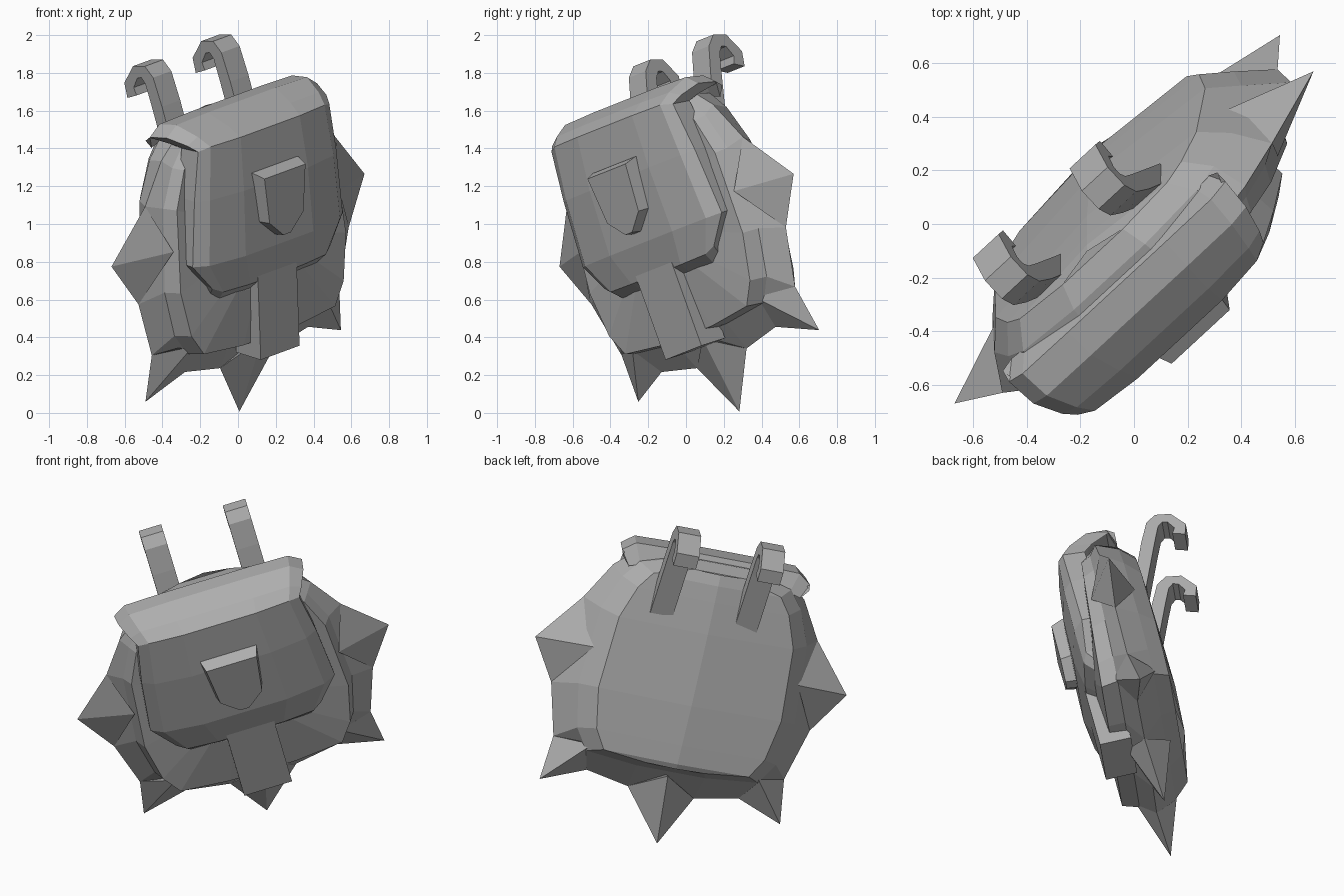
import bpy, bmesh
from mathutils import Matrix, Vector

if "Cube" in bpy.data.objects:
    bpy.data.objects.remove(bpy.data.objects["Cube"])

grey = bpy.data.materials.new("plain grey")
grey.use_nodes = True
colour = (0.42, 0.42, 0.42, 1)
grey.diffuse_color = colour
grey.node_tree.nodes["Principled BSDF"].inputs["Base Color"].default_value = colour

# Leaning pose of the whole bag: across, depth and up axes
across = Vector((0.709, 0.656, 0.26)).normalized()
up = Vector((-0.03, -0.334, 0.942))
up = (up - across * up.dot(across)).normalized()
depth = up.cross(across)
POSE = Matrix((across, depth, up)).transposed().to_4x4()
POSE.translation = (0, -0.05, 1.02)


def build(name, verts, faces):
    bm = bmesh.new()
    vs = [bm.verts.new(v) for v in verts]
    for f in faces:
        bm.faces.new([vs[i] for i in f])
    bmesh.ops.recalc_face_normals(bm, faces=bm.faces)
    bm.transform(POSE)
    mesh = bpy.data.meshes.new(name)
    bm.to_mesh(mesh)
    bm.free()
    mesh.materials.append(grey)
    obj = bpy.data.objects.new(name, mesh)
    bpy.context.collection.objects.link(obj)


def loft(name, rings, closed=True):
    n = len(rings[0])
    verts = [p for r in rings for p in r]
    faces = []
    for k in range(len(rings) - 1):
        for i in range(n if closed else n - 1):
            j = (i + 1) % n
            faces.append((k * n + i, k * n + j, (k + 1) * n + j, (k + 1) * n + i))
    if closed:
        last = (len(rings) - 1) * n
        faces += [tuple(range(n)), tuple(range(last, last + n))]
    build(name, verts, faces)


def outline(half, y, sx=1, sz=1, tilt=0):
    pts = [(x * sx, y + tilt * z, z * sz) for x, z in half]
    return pts + [(-x, d, z) for x, d, z in reversed(pts)]


# Bag body, lofted from front to back with a wide middle rim
base = [(.2, -.6), (.5, -.57), (.58, -.45), (.63, -.2),
        (.6, .25), (.52, .45), (.44, .55), (.18, .62)]
rim = [(.2, -.77), (.46, -.72), (.7, -.56), (.785, -.25),
       (.71, .28), (.58, .5), (.48, .59), (.2, .64)]
back = outline(base, .19, .88, .96)
loft("bag_body", [
    outline(base, -.18, .5, .5, .08),
    outline(base, -.165, .98, 1, .08),
    outline(base, -.09, 1.04, 1.02, .04),
    outline(rim, -.03),
    outline(base, .1, 1.04, 1.03),
    back])

# Back panel with a shallow ridge down the middle
loft("back_panel", [[(x, y, z), (0, y + .01 + .05 * (1 - abs(z)), z), (-x, y, z)]
                    for x, y, z in back[:len(base)]], closed=False)


# Pointed spikes around the rim
def spike(name, a, b, tip):
    a, b, tip = (Vector((p[0], -.03, p[1])) for p in (a, b, tip))
    tip.y = 0
    mid = (a + b) / 2
    root = mid - (tip - mid).normalized() * .13
    near, far = root + Vector((0, -.09, 0)), root + Vector((0, .17, 0))
    build(name, [a, near, b, far, tip],
          [(0, 1, 4), (1, 2, 4), (2, 3, 4), (3, 0, 4), (0, 1, 2, 3)])


spike("bottom_spike", (-.2, -.77), (.2, -.77), (-.04, -1.065))
for side, s in (("left", 1), ("right", -1)):
    spike(side + "_lower_spike", (s * .46, -.72), (s * .7, -.56), (s * .73, -.82))
    spike(side + "_side_spike", (s * .785, -.25), (s * .71, .28), (s * .945, 0))

# Front flap: rows of depth, height, half width, side drop and edge recess
flap_rows = [(.1, .55, .52, .02, 0), (.06, .67, .57, .06, 0), (-.06, .69, .56, .06, 0),
             (-.19, .64, .52, .04, .02), (-.27, .59, .49, .02, .05),
             (-.3, .3, .53, 0, .08), (-.31, -.06, .56, 0, .09),
             (-.28, -.24, .44, -.03, .04), (-.2, -.31, .41, -.05, .01),
             (-.08, -.31, .41, -.05, 0)]
rings = []
for y, z, w, drop, recess in flap_rows:
    flange = min(y + recess + .13, .1)
    half = [(.45 * w, y, z), (.87 * w, y + recess * .4, z - drop * .1),
            (w, y + recess, z - drop), (w * .99, flange, z - drop * 1.5)]
    rings.append([(-a, b, c) for a, b, c in reversed(half)] + [(0, y, z)] + half)
loft("front_flap", rings, closed=False)

# Buckle plate on the flap and the latch hanging under it
buckle = [(.17, .38), (.14, .1), (.03, 0)]
loft("buckle", [outline(buckle, -.22), outline(buckle, -.3),
                [(x * .9, y, z * .92 + .01) for x, y, z in outline(buckle, -.37)]])
latch = [(.145, -.68), (.145, -.2)]
loft("latch", [outline(latch, -.1), outline(latch, -.285)])

# Hooked straps rising from the back
outer = [(.13, .3), (.25, .66), (.31, .81), (.37, .86), (.46, .84), (.53, .73), (.51, .65)]
inner = [(.21, .3), (.33, .65), (.37, .76), (.4, .79), (.43, .78), (.46, .72), (.44, .68)]
for side, x in (("left", .29), ("right", -.22)):
    verts = [(x + dx, y, z) for a, b in zip(outer, inner)
             for (y, z), dx in ((a, -.068), (a, .068), (b, .068), (b, -.068))]
    loft(side + "_hook_strap", [verts[i:i + 4] for i in range(0, len(verts), 4)])
